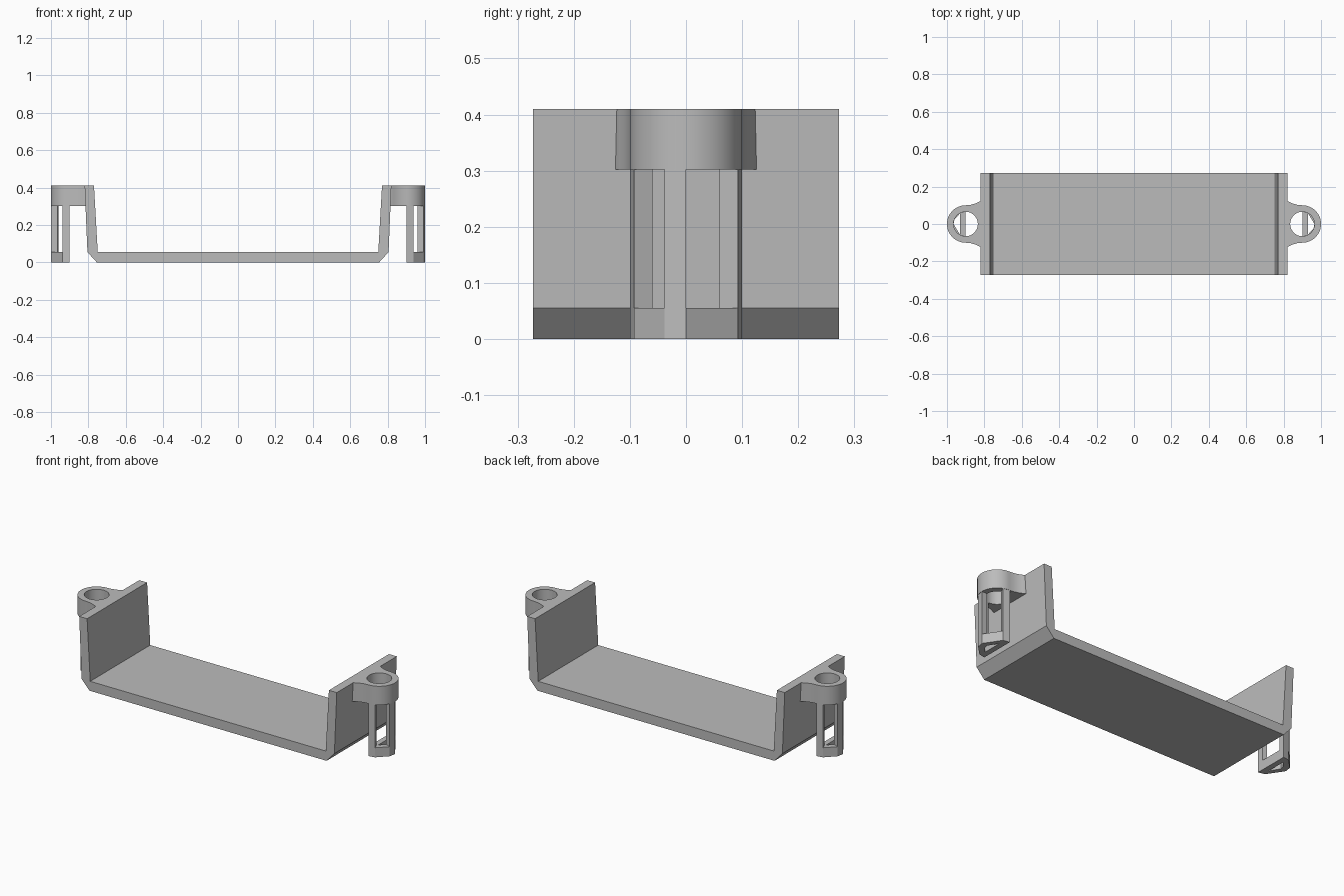
import bpy
import bmesh
from math import cos, sin, pi, radians
from mathutils import Matrix

if "Cube" in bpy.data.objects:
    bpy.data.objects.remove(bpy.data.objects["Cube"], do_unlink=True)

grey = bpy.data.materials.new("plain grey")
grey.use_nodes = True
colour = (0.5, 0.5, 0.5, 1)
grey.diffuse_color = colour
grey.node_tree.nodes["Principled BSDF"].inputs["Base Color"].default_value = colour


def extrude(name, loops, low, high, matrix=Matrix(), smooth=False):
    """Extrude flat outlines (inner loops become holes) from low to high."""
    curve = bpy.data.curves.new(name, "CURVE")
    curve.dimensions = "2D"
    curve.fill_mode = "BOTH"
    curve.extrude = (high - low) / 2
    for loop in loops:
        spline = curve.splines.new("POLY")
        spline.points.add(len(loop) - 1)
        for point, (x, y) in zip(spline.points, loop):
            point.co = (x, y, 0, 1)
        spline.use_cyclic_u = True
    obj = bpy.data.objects.new(name, curve)
    bpy.context.collection.objects.link(obj)
    bpy.ops.object.select_all(action="DESELECT")
    obj.select_set(True)
    bpy.context.view_layer.objects.active = obj
    bpy.ops.object.convert(target="MESH")
    obj = bpy.context.object
    bm = bmesh.new()
    bm.from_mesh(obj.data)
    bm.transform(matrix @ Matrix.Translation((0, 0, (low + high) / 2)))
    bmesh.ops.remove_doubles(bm, verts=bm.verts, dist=0.0001)
    bmesh.ops.recalc_face_normals(bm, faces=bm.faces)
    bm.to_mesh(obj.data)
    bm.free()
    obj.data.materials.clear()
    obj.data.materials.append(grey)
    if smooth:
        bpy.ops.object.shade_smooth_by_angle(angle=radians(30))
    else:
        obj.data.shade_flat()
    return obj


CX, R, HOLE = 0.9, 0.1, 0.065
BASE, SHELF, TOP = 0.055, 0.302, 0.41


def polar(radius, degrees):
    a = radians(degrees)
    return (CX + radius * cos(a), radius * sin(a))


# Tray: chamfered U profile, extruded along y
half = [(0.755, 0), (0.805, BASE), (0.82, TOP), (0.77, TOP), (0.75, BASE)]
profile = half + [(-x, z) for x, z in reversed(half)]
extrude("tray", [profile], -0.273, 0.273, Matrix.Rotation(pi / 2, 4, "X"))

# Collar outline: round nose blending into the wall with concave flares
flare = [(0.80, 0.129), (0.815, 0.126), (0.83, 0.118), (0.85, 0.109), (0.875, 0.102)]
nose = [polar(R, 90 - 180 * i / 32) for i in range(33)]
collar = flare + nose + [(x, -y) for x, y in reversed(flare)]
bore = [polar(HOLE, 360 * i / 48) for i in range(48)]

# Faceted cage below the collar
ANGLES = (90, 67.5, 0, -22.5, -67.5, -90)
foot = [polar(R, a) for a in ANGLES]
foot_gap = [(0.931, 0.056)] + [polar(HOLE, a) for a in (0, -22.5)] + [(0.931, -0.056)]


def strut(a, b):
    return [polar(R, a), polar(R, b), polar(HOLE, b), polar(HOLE, a)]


for side, turn in (("left", 0), ("right", pi)):
    spin = Matrix.Rotation(turn, 4, "Z")
    extrude(side + "_collar", [collar, bore], SHELF, TOP, spin, True)
    extrude(side + "_foot", [foot, foot_gap], 0, BASE, spin)
    for label, a, b in (("rear", 90, 67.5), ("tip", 0, -22.5), ("front", -67.5, -90)):
        extrude(side + "_" + label + "_strut", [strut(a, b)], BASE, SHELF, spin)
